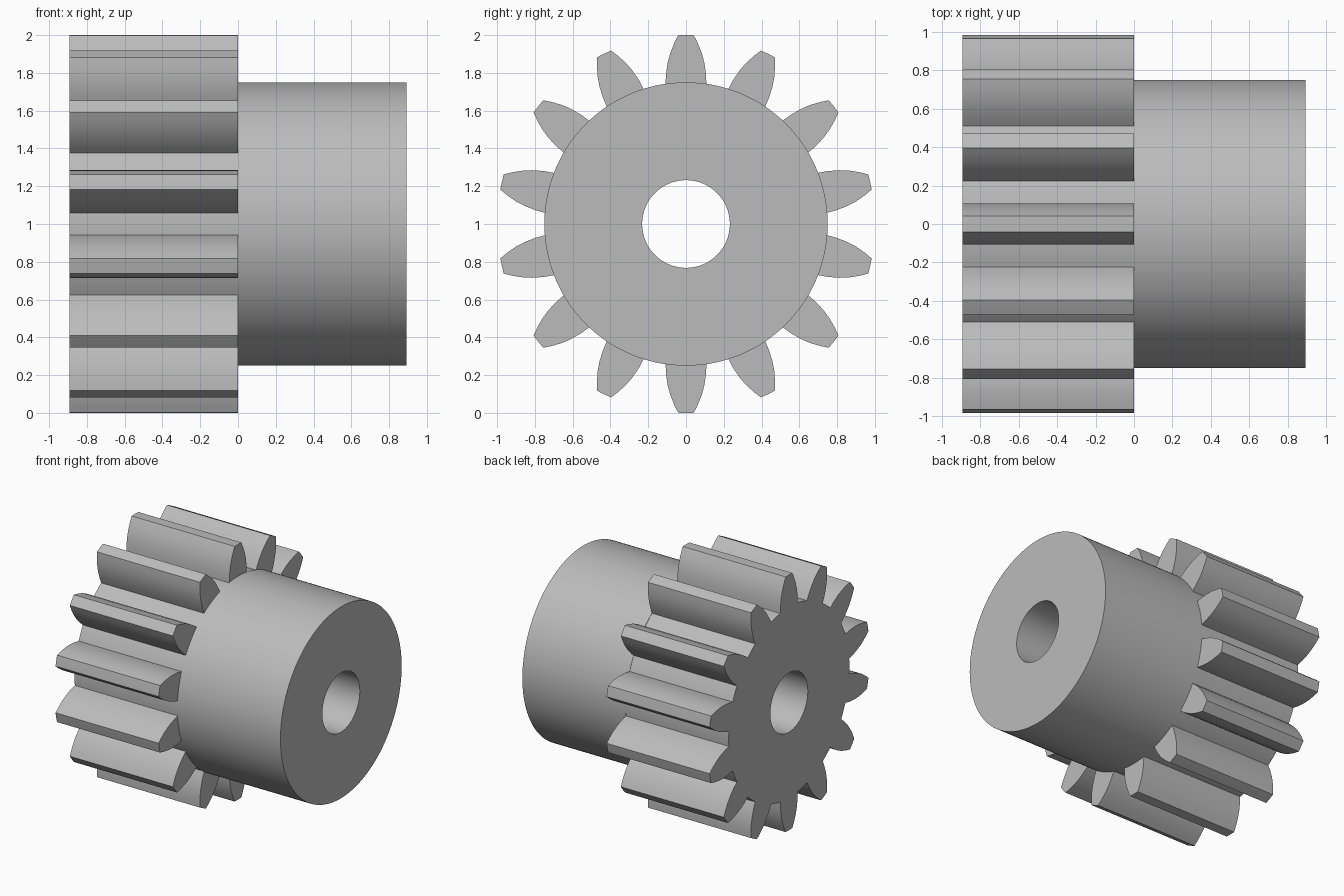
import bpy
import bmesh
from math import sin, cos, asin, pi

cube = bpy.data.objects.get("Cube")
if cube:
    bpy.data.objects.remove(cube)

TEETH = 14
PITCH = 2 * pi / TEETH
ROOT_R, HUB_R, BORE_R = 0.747, 0.75, 0.232
BACK_X, STEP_X, FRONT_X = -0.893, 0.0, 0.893

# Flank of one tooth: (radius, half width) from root to tip
FLANK = [(ROOT_R, 0.108), (0.80, 0.106), (0.86, 0.097),
         (0.91, 0.083), (0.96, 0.062), (1.0, 0.041)]


def gear_outline():
    """Polar points (angle, radius) around the whole gear."""
    rise = [(-asin(w / r), r) for r, w in FLANK]
    fall = [(-a, r) for a, r in reversed(rise)]
    start, gap = fall[-1][0], PITCH - 2 * fall[-1][0]
    root = [(start + gap * i / 4, ROOT_R) for i in range(1, 4)]
    tooth = rise + [(0.0, 1.0)] + fall + root
    return [(a + k * PITCH, r) for k in range(TEETH) for a, r in tooth]


# Grey metal
metal = bpy.data.materials.new("grey metal")
metal.use_nodes = True
colour = (0.5, 0.5, 0.5, 1)
metal.diffuse_color = colour
metal.node_tree.nodes["Principled BSDF"].inputs["Base Color"].default_value = colour

# One solid: toothed section, stepped hub and through bore along x
outline = gear_outline()
bm = bmesh.new()


def ring(x, radius=None):
    """Loop of vertices; the toothed outline when no radius is given."""
    return [bm.verts.new((x, (radius or r) * sin(a), 1 + (radius or r) * cos(a)))
            for a, r in outline]


rings = [ring(BACK_X, BORE_R), ring(BACK_X), ring(STEP_X),
         ring(STEP_X, HUB_R), ring(FRONT_X, HUB_R), ring(FRONT_X, BORE_R)]
count = len(outline)
for a, b in zip(rings, rings[1:] + rings[:1]):
    for i in range(count):
        j = (i + 1) % count
        bm.faces.new((a[i], a[j], b[j], b[i]))
bmesh.ops.recalc_face_normals(bm, faces=bm.faces)

mesh = bpy.data.meshes.new("pinion_gear")
bm.to_mesh(mesh)
bm.free()
mesh.materials.append(metal)
gear = bpy.data.objects.new("pinion_gear", mesh)
bpy.context.collection.objects.link(gear)

# Smooth round surfaces, crisp edges
bpy.ops.object.select_all(action="DESELECT")
gear.select_set(True)
bpy.context.view_layer.objects.active = gear
bpy.ops.object.shade_smooth_by_angle(angle=0.52)
